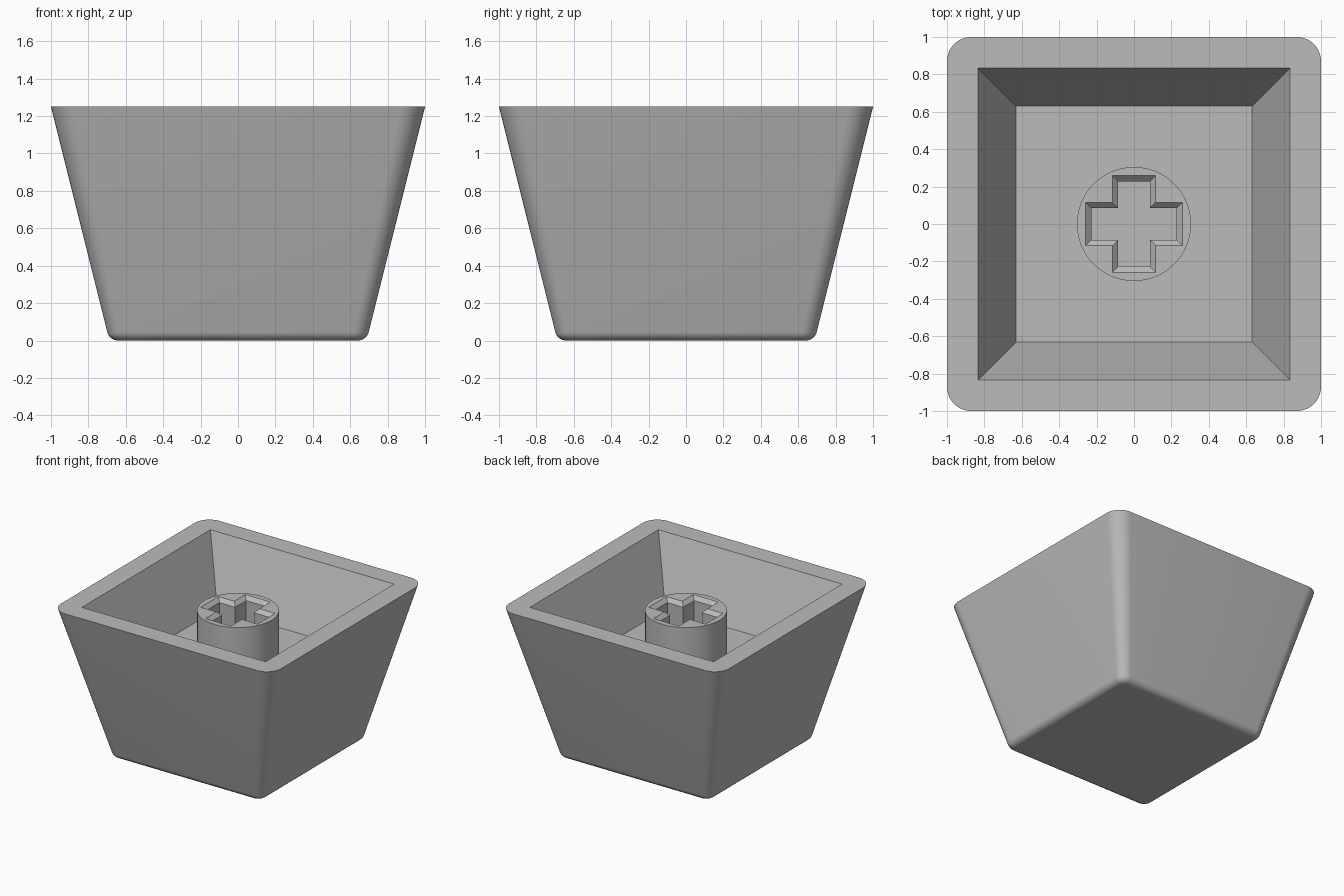
import bpy, bmesh, math

if "Cube" in bpy.data.objects:
    bpy.data.objects.remove(bpy.data.objects["Cube"])

gray = bpy.data.materials.new("plain gray")
gray.diffuse_color = (0.5, 0.5, 0.5, 1)
gray.use_nodes = True
gray.node_tree.nodes["Principled BSDF"].inputs["Base Color"].default_value = gray.diffuse_color

RIM_Z, FLOOR_Z, STEM_Z = 1.25, 0.73, 1.13


def loft(name, rings):
    """Closed solid through rings of equal point count, bottom to top."""
    bm = bmesh.new()
    loops = [[bm.verts.new(p) for p in ring] for ring in rings]
    n = len(loops[0])
    for low, high in zip(loops, loops[1:]):
        for i in range(n):
            j = (i + 1) % n
            bm.faces.new((low[i], low[j], high[j], high[i]))
    bm.faces.new(loops[0][::-1])
    bm.faces.new(loops[-1])
    mesh = bpy.data.meshes.new(name)
    bm.to_mesh(mesh)
    bm.free()
    mesh.materials.append(gray)
    obj = bpy.data.objects.new(name, mesh)
    bpy.context.collection.objects.link(obj)
    return obj


def rounded_square(half, radius, z, steps=10):
    pts = []
    for k, (sx, sy) in enumerate([(1, 1), (-1, 1), (-1, -1), (1, -1)]):
        for i in range(steps + 1):
            a = math.pi / 2 * (k + i / steps)
            pts.append((sx * (half - radius) + radius * math.cos(a),
                        sy * (half - radius) + radius * math.sin(a), z))
    return pts


def square(half, z):
    return [(half, half, z), (-half, half, z), (-half, -half, z), (half, -half, z)]


def cross(arm, length, z):
    pts = []
    for k in range(4):
        c, s = round(math.cos(k * math.pi / 2)), round(math.sin(k * math.pi / 2))
        for x, y in [(length, -arm), (length, arm), (arm, arm)]:
            pts.append((x * c - y * s, x * s + y * c, z))
    return pts


def circle(radius, z, n=64):
    return [(radius * math.cos(2 * math.pi * i / n),
             radius * math.sin(2 * math.pi * i / n), z) for i in range(n)]


def cut(obj, cutter):
    bpy.context.view_layer.objects.active = obj
    mod = obj.modifiers.new("cut", 'BOOLEAN')
    mod.operation, mod.solver, mod.object = 'DIFFERENCE', 'EXACT', cutter
    bpy.ops.object.modifier_apply(modifier=mod.name)
    bpy.data.objects.remove(cutter)


def smooth(obj):
    bpy.ops.object.select_all(action='DESELECT')
    obj.select_set(True)
    bpy.context.view_layer.objects.active = obj
    bpy.ops.object.shade_smooth_by_angle(angle=math.radians(30))


# Tapered shell with rounded corners and a filleted base
fillet, lean = 0.06, math.atan(0.25)
rings = []
for i in range(9):
    a = -math.pi / 2 + (math.pi / 2 - lean) * i / 8
    out = fillet * math.cos(a)
    rings.append(rounded_square(0.641 + out, 0.025 + out, fillet + fillet * math.sin(a)))
rings.append(rounded_square(1.0, 0.13, RIM_Z))
shell = loft("keycap_shell", rings)

# Tapered hollow, open at the rim
slope = (0.835 - 0.63) / (RIM_Z - FLOOR_Z)
cut(shell, loft("hollow_cutter", [square(0.63, FLOOR_Z),
                                  square(0.835 + slope * 0.1, RIM_Z + 0.1)]))
smooth(shell)

# Round stem with a chamfered cross socket
stem = loft("stem", [circle(0.305, FLOOR_Z - 0.03), circle(0.305, STEM_Z)])
cut(stem, loft("socket_cutter", [cross(0.085, 0.228, FLOOR_Z + 0.01),
                                 cross(0.085, 0.228, STEM_Z - 0.03),
                                 cross(0.145, 0.288, STEM_Z + 0.03)]))
smooth(stem)
